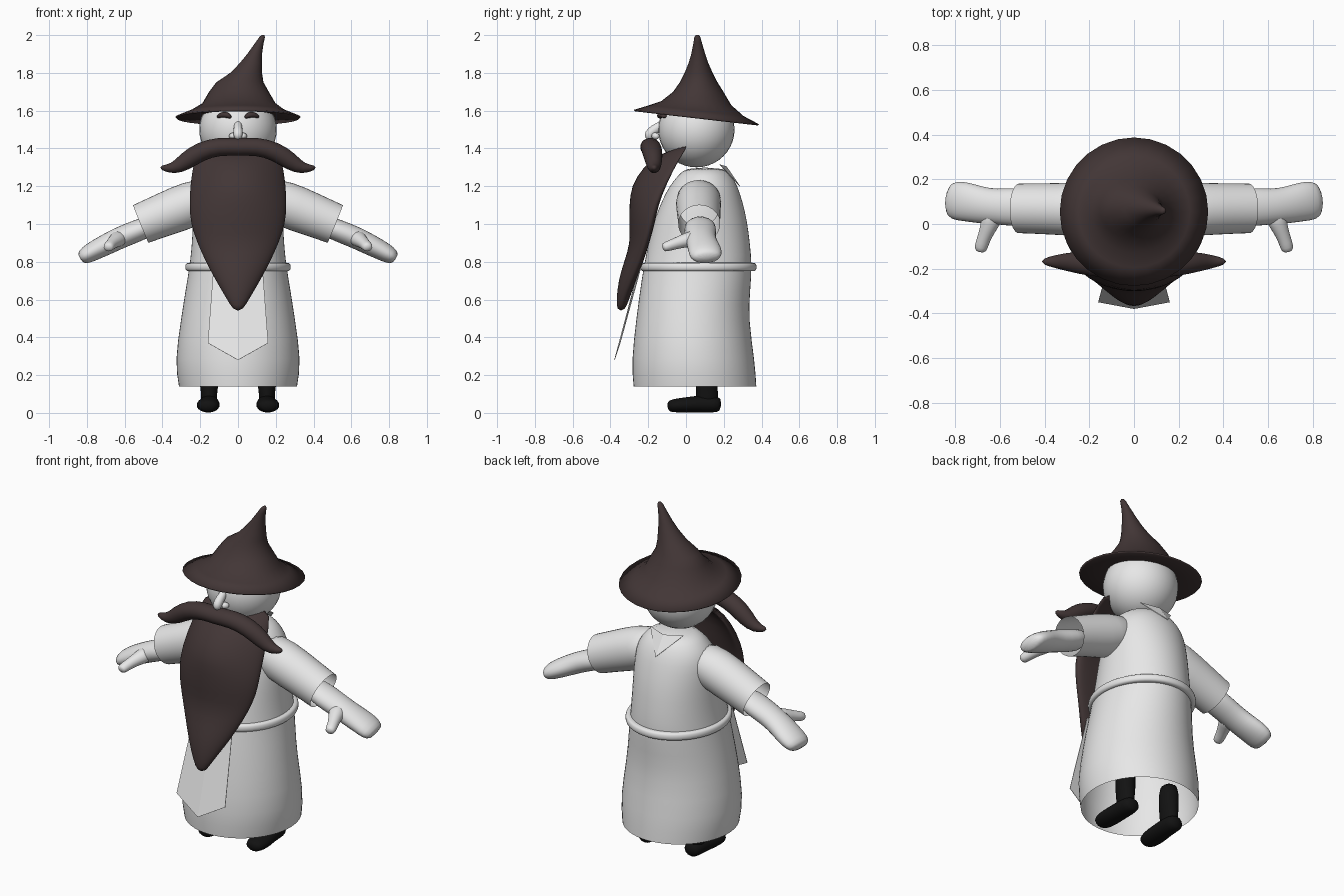
import bpy, bmesh, math
from mathutils import Vector

cube = bpy.data.objects.get("Cube")
if cube:
    bpy.data.objects.remove(cube, do_unlink=True)


def material(name, rgb):
    m = bpy.data.materials.new(name)
    m.use_nodes = True
    m.diffuse_color = (*rgb, 1)
    bsdf = m.node_tree.nodes["Principled BSDF"]
    bsdf.inputs["Base Color"].default_value = (*rgb, 1)
    bsdf.inputs["Roughness"].default_value = 0.8
    return m


WHITE = material("plain white", (0.8, 0.8, 0.8))
BROWN = material("dark brown", (0.055, 0.037, 0.037))
BLACK = material("boot black", (0.006, 0.006, 0.006))
X, Y, Z = Vector((1, 0, 0)), Vector((0, 1, 0)), Vector((0, 0, 1))


def finish(name, bm, mat, mirror=False, smooth=True, subdiv=1):
    """Turn a bmesh into a named object with one colour."""
    bmesh.ops.recalc_face_normals(bm, faces=bm.faces)
    me = bpy.data.meshes.new(name)
    bm.to_mesh(me)
    bm.free()
    me.materials.append(mat)
    for p in me.polygons:
        p.use_smooth = smooth
    ob = bpy.data.objects.new(name, me)
    bpy.context.collection.objects.link(ob)
    if mirror:
        ob.modifiers.new("Mirror", "MIRROR").use_clip = False
    if subdiv:
        sub = ob.modifiers.new("Subdivision", "SUBSURF")
        sub.levels = sub.render_levels = subdiv
    return ob


def loft(name, rings, mat, caps=(True, True), **kw):
    """Skin a list of point rings."""
    bm = bmesh.new()
    rows = [[bm.verts.new(p) for p in ring] for ring in rings]
    n = len(rows[0])
    for a, b in zip(rows, rows[1:]):
        for i in range(n):
            j = (i + 1) % n
            bm.faces.new((a[i], a[j], b[j], b[i]))
    for row, cap in zip((rows[0], rows[-1]), caps):
        if cap:
            bm.faces.new(row)
    return finish(name, bm, mat, **kw)


def angles(n):
    return [2 * math.pi * i / n for i in range(n)]


def ellipse(c, u, v, n):
    return [c + u * math.cos(a) + v * math.sin(a) for a in angles(n)]


def tube(name, stations, mat, ref=Y, n=12, **kw):
    """Stations are x, y, z, radius along ref, radius across it."""
    pts = [Vector(s[:3]) for s in stations]
    rings = []
    for i, s in enumerate(stations):
        t = (pts[min(i + 1, len(pts) - 1)] - pts[max(i - 1, 0)]).normalized()
        u = (ref - t * ref.dot(t)).normalized()
        rings.append(ellipse(pts[i], u * s[3], t.cross(u) * s[4], n))
    return loft(name, rings, mat, **kw)


def ball(name, loc, radii, mat):
    bm = bmesh.new()
    bmesh.ops.create_uvsphere(bm, u_segments=32, v_segments=20, radius=1)
    for v in bm.verts:
        v.co = Vector(loc) + Vector(a * b for a, b in zip(v.co, radii))
    return finish(name, bm, mat, subdiv=0)


def plate(name, points, faces, mat):
    bm = bmesh.new()
    vs = [bm.verts.new(p) for p in points]
    for f in faces:
        bm.faces.new([vs[i] for i in f])
    ob = finish(name, bm, mat, smooth=False, subdiv=0)
    ob.modifiers.new("Thickness", "SOLIDIFY").thickness = 0.003
    return ob


# Robe: height, half width, front, back
robe = [(.14, .315, -.28, .375), (.27, .338, -.292, .367), (.5, .303, -.265, .332),
        (.65, .28, -.245, .342), (.78, .257, -.225, .352), (.9, .245, -.2, .34),
        (1.02, .24, -.17, .325), (1.12, .235, -.13, .3), (1.2, .22, -.09, .275),
        (1.26, .17, -.04, .24), (1.3, .12, 0, .2)]
loft("robe", [ellipse(Vector((0, (f + b) / 2, z)), X * w, Y * (b - f) / 2, 28)
              for z, w, f, b in robe], WHITE, caps=(False, True))

# Belt: a rounded band around the waist
band = [(.75, .255), (.75, .275), (.765, .282), (.785, .28), (.795, .272), (.795, .25)]
loft("belt", [ellipse(Vector((0, .067, z)), X * r, Y * (r + .028), 32)
              for z, r in band], WHITE, caps=(False, False))

# Hanging front panel
plate("front_panel", [(-.13, -.24, .77), (0, -.25, .77), (.13, -.24, .77),
                      (.16, -.35, .37), (0, -.38, .28), (-.16, -.35, .37)],
      [(0, 1, 4, 5), (1, 2, 3, 4)], WHITE)

# Pointed collar at the back
plate("collar", [(-.11, .18, 1.315), (0, .215, 1.305), (.11, .18, 1.315), (0, .287, 1.2)],
      [(0, 1, 3), (1, 2, 3)], WHITE)

# Arms
tube("sleeves", [(.1, .07, 1.16, .12, .1), (.25, .065, 1.105, .123, .127),
                 (.38, .068, 1.055, .116, .117), (.515, .07, 1.0, .113, .11)],
     WHITE, n=18, caps=(True, False), mirror=True)
tube("hands", [(.42, .075, 1.01, .08, .055), (.53, .075, .965, .09, .06),
               (.62, .078, .93, .08, .06), (.69, .085, .895, .085, .058),
               (.75, .1, .865, .09, .054), (.805, .105, .835, .09, .048),
               (.835, .11, .815, .065, .033)], WHITE, n=14, mirror=True)
tube("thumbs", [(.62, .07, .93, .05, .06), (.645, .0, .915, .04, .042),
                (.67, -.06, .895, .03, .03), (.685, -.105, .88, .028, .032),
                (.688, -.125, .873, .02, .022)], WHITE, ref=Z, mirror=True)

# Head and nose
ball("head", (0, .055, 1.5), (.205, .202, .2), WHITE)
tube("nose", [(0, -.1, 1.545, .02, .02), (0, -.145, 1.515, .022, .024),
              (0, -.185, 1.487, .027, .03), (0, -.2, 1.468, .024, .028),
              (0, -.185, 1.447, .018, .018)], WHITE, ref=X)
tube("nostrils", [(.01, -.17, 1.467, .022, .02), (.03, -.16, 1.465, .022, .02),
                  (.044, -.145, 1.463, .012, .012)], WHITE, mirror=True)

# Eyebrows
tube("eyebrows", [(.035, -.14, 1.562, .012, .008), (.055, -.137, 1.578, .02, .017),
                  (.085, -.125, 1.58, .02, .017), (.112, -.107, 1.565, .012, .006)],
     BROWN, mirror=True)

# Moustache, one half reflected into a full path
half = [(.1, -.188, 1.413, .055, .05), (.2, -.178, 1.385, .056, .052),
        (.28, -.17, 1.33, .046, .05), (.345, -.168, 1.288, .032, .03),
        (.415, -.168, 1.3, .012, .012)]
middle = [(0, -.192, 1.405, .052, .047)]
tube("moustache", [(-s[0], *s[1:]) for s in reversed(half)] + middle + half, BROWN, n=14)

# Beard: height, half width, centre y, depth, backward bend, rise at the sides
beard = [(1.37, .2, -.12, .03, .155, .075), (1.3, .232, -.185, .045, .15, .05),
         (1.2, .255, -.22, .075, .11, .02), (1.1, .26, -.228, .073, .06, 0),
         (1.0, .253, -.237, .067, .05, 0), (.9, .218, -.245, .05, .03, 0),
         (.8, .172, -.277, .052, .03, 0), (.7, .118, -.312, .047, .02, 0),
         (.6, .058, -.335, .034, 0, 0), (.54, .022, -.345, .02, 0, 0)]
loft("beard", [[(w * math.cos(a), y + d * math.sin(a) + bend * math.cos(a) ** 2,
                 z + rise * math.cos(a) ** 2) for a in angles(24)]
               for z, w, y, d, bend, rise in beard], BROWN)

# Hat: centre x, centre y, height, radii, brim tilt
tilt = .115
hat = [(0, .055, 1.58, .17, .17, tilt), (0, .055, 1.559, .325, .325, tilt),
       (0, .055, 1.566, .332, .332, tilt), (0, .055, 1.6, .25, .25, tilt),
       (.005, .055, 1.64, .193, .185, .06), (.005, .065, 1.7, .158, .133, 0),
       (.01, .067, 1.75, .125, .1, 0), (.043, .067, 1.8, .084, .074, 0),
       (.068, .066, 1.85, .06, .053, 0), (.088, .065, 1.9, .039, .037, 0),
       (.114, .062, 1.96, .022, .022, 0), (.128, .06, 1.99, .015, .016, 0),
       (.132, .06, 2.0, .007, .008, 0)]
loft("hat", [[(p.x, p.y, p.z - k * (p.y - .055))
              for p in ellipse(Vector((x, y, z)), X * rx, Y * ry, 28)]
             for x, y, z, rx, ry, k in hat], BROWN, subdiv=0)

# Boots
tube("boot_feet", [(.16, -.1, .034, .026, .035), (.16, -.07, .038, .037, .06),
                   (.158, 0, .042, .042, .066), (.153, .08, .048, .048, .056),
                   (.153, .15, .046, .046, .056), (.153, .188, .042, .036, .04)],
     BLACK, ref=Z, mirror=True)
tube("boot_shafts", [(.153, .115, .04, .05, .065), (.153, .11, .1, .04, .06),
                     (.153, .11, .15, .055, .06), (.153, .11, .32, .058, .062)],
     BLACK, ref=X, mirror=True)
